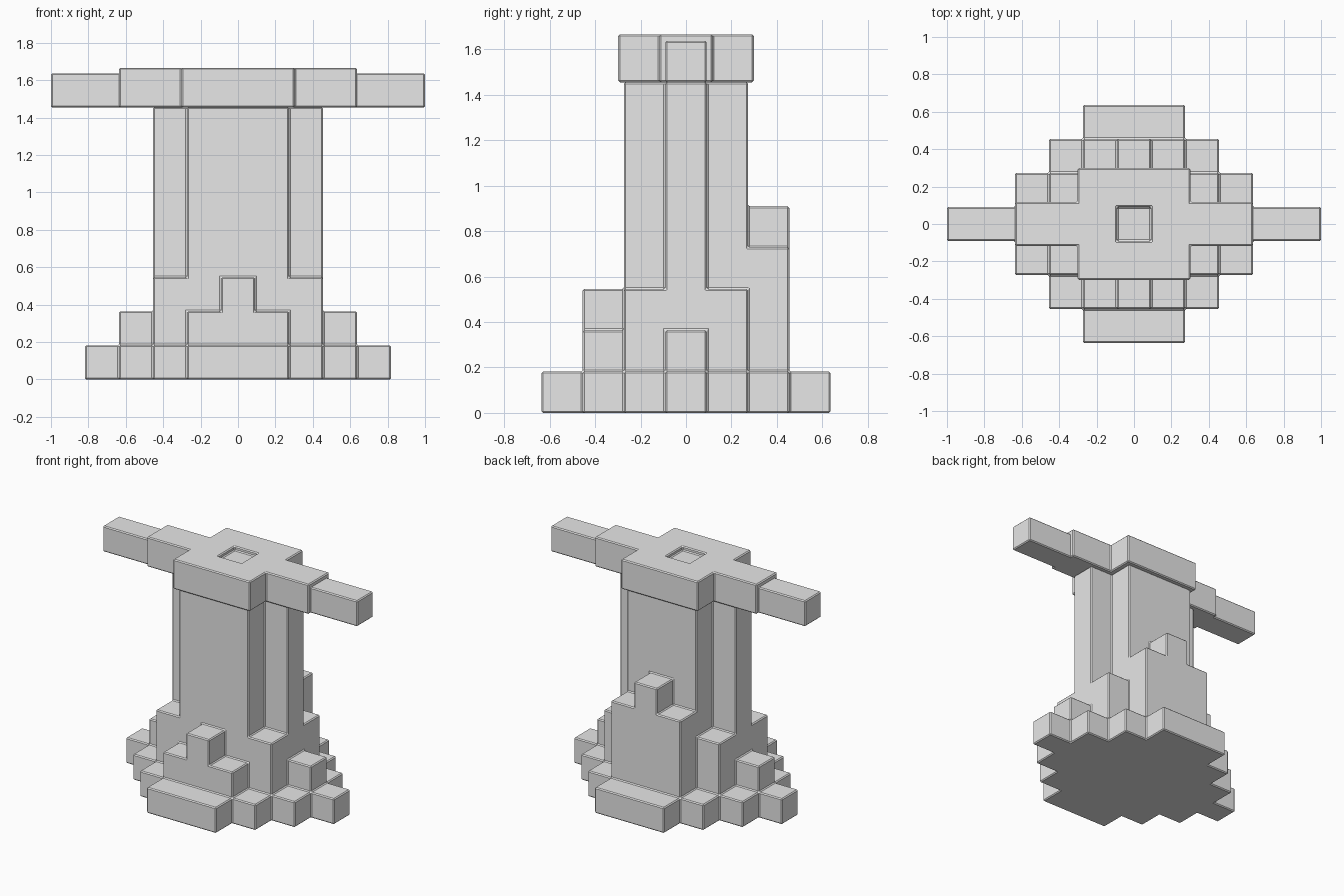
import bpy, bmesh

default = bpy.data.objects.get("Cube")
if default:
    bpy.data.objects.remove(default, do_unlink=True)

U = 2 / 11          # edge of one block
RIM = 0.16          # how far the cap swells past the blocks, in block units

stone = bpy.data.materials.new("plain_grey")
stone.use_nodes = True
GREY = (0.8, 0.8, 0.8, 1)
stone.diffuse_color = GREY
stone.node_tree.nodes["Principled BSDF"].inputs["Base Color"].default_value = GREY


def box(hx, y0, y1, z0, z1):
    """Box centred on x, as (low, high) corners in block units."""
    return (-hx, y0, z0), (hx, y1, z1)


def inside(p, boxes):
    return any(all(lo[a] < p[a] < hi[a] for a in range(3)) for lo, hi in boxes)


def block_union(name, solids, cuts=()):
    """One clean bevelled shell around the union of boxes, less the cuts."""
    cut = [sorted({c[a] for b in (*solids, *cuts) for c in b}) for a in range(3)]
    n = [len(c) - 1 for c in cut]
    filled = set()
    for i in range(n[0]):
        for j in range(n[1]):
            for k in range(n[2]):
                mid = [(cut[a][q] + cut[a][q + 1]) / 2 for a, q in enumerate((i, j, k))]
                if inside(mid, solids) and not inside(mid, cuts):
                    filled.add((i, j, k))
    bm = bmesh.new()
    verts = {}

    def corner(idx):
        if idx not in verts:
            verts[idx] = bm.verts.new([cut[a][idx[a]] * U for a in range(3)])
        return verts[idx]

    # a face wherever a filled cell meets an empty one
    for cell in sorted(filled):
        for a in range(3):
            b, c = (a + 1) % 3, (a + 2) % 3
            for side in (0, 1):
                other = list(cell)
                other[a] += 2 * side - 1
                if tuple(other) in filled:
                    continue
                loop = []
                for db, dc in ((0, 0), (1, 0), (1, 1), (0, 1)):
                    idx = list(cell)
                    idx[a] += side
                    idx[b] += db
                    idx[c] += dc
                    loop.append(corner(tuple(idx)))
                bm.faces.new(loop if side else loop[::-1])
    bmesh.ops.dissolve_limit(bm, angle_limit=0.01, verts=bm.verts[:], edges=bm.edges[:])
    bmesh.ops.recalc_face_normals(bm, faces=bm.faces[:])
    mesh = bpy.data.meshes.new(name)
    bm.to_mesh(mesh)
    bm.free()
    mesh.materials.append(stone)
    obj = bpy.data.objects.new(name, mesh)
    bpy.context.collection.objects.link(obj)
    bevel = obj.modifiers.new("soft_edges", "BEVEL")
    bevel.width = 0.007
    bevel.segments = 1
    bevel.limit_method = "ANGLE"
    return obj


# stepped diamond plinth
plinth = [box(4.5 - s, -0.5 - s, 0.5 + s, 0, 1) for s in range(4)]

# column with a narrow rib on each side
column = [box(1.5, -1.5, 1.5, 0, 8), box(2.5, -0.5, 0.5, 0, 8)]

# stepped buttresses: sides, front, taller back
buttresses = [
    box(3.5, -0.5, 0.5, 0, 2),
    box(2.5, -1.5, 1.5, 0, 3),
    box(1.5, -2.5, 0, 0, 2),
    box(0.5, -2.5, 0, 0, 3),
    box(1.5, 0, 2.5, 0, 4),
    box(0.5, 0, 2.5, 0, 5),
]
block_union("tower", plinth + column + buttresses)

# long bar across the top
block_union("crossbar", [box(5.5, -0.5, 0.5, 8, 9)])

# swollen cross-shaped cap with a square recess
R = 0.5 + RIM - 0.02
block_union(
    "cap",
    [box(1.5 + RIM, -1.5 - RIM + 0.02, 1.5 + RIM - 0.02, 8, 9 + RIM),
     box(3.5, -R, R, 8, 9 + RIM)],
    [box(0.5, -0.5, 0.5, 9, 9.5)],
)
